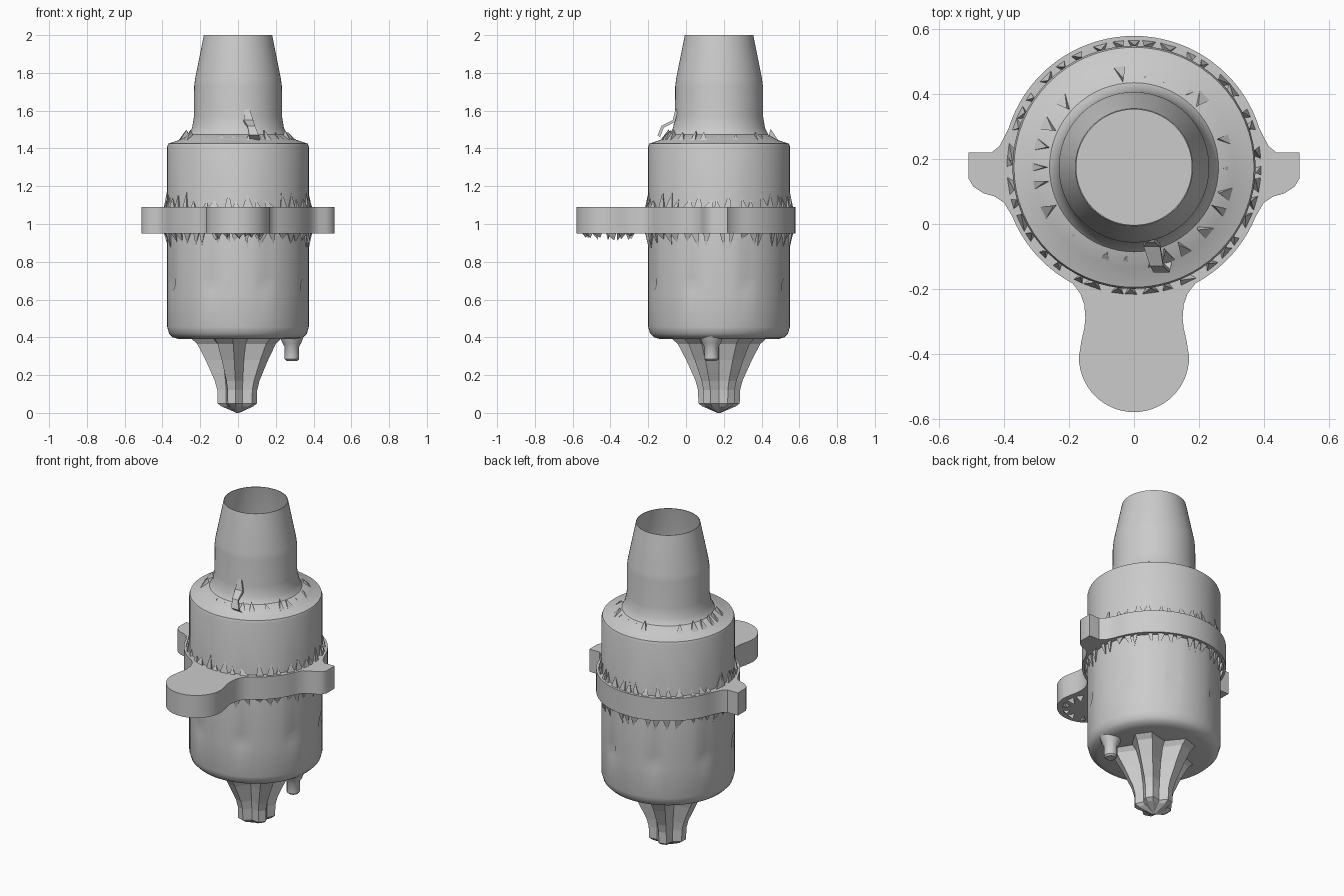
import bpy, bmesh, math, random
from mathutils import Vector

random.seed(4)
AXIS = 0.175   # y of the main axis
TAU = math.tau

cube = bpy.data.objects.get("Cube")
if cube:
    bpy.data.objects.remove(cube, do_unlink=True)

grey = bpy.data.materials.new("light_grey")
grey.use_nodes = True
colour = (0.6, 0.6, 0.6, 1)
grey.diffuse_color = colour
grey.node_tree.nodes["Principled BSDF"].inputs["Base Color"].default_value = colour


def finish(name, bm, smooth=True):
    bmesh.ops.recalc_face_normals(bm, faces=bm.faces)
    mesh = bpy.data.meshes.new(name)
    bm.to_mesh(mesh)
    bm.free()
    mesh.materials.append(grey)
    obj = bpy.data.objects.new(name, mesh)
    bpy.context.collection.objects.link(obj)
    if smooth:
        bpy.ops.object.select_all(action='DESELECT')
        bpy.context.view_layer.objects.active = obj
        obj.select_set(True)
        bpy.ops.object.shade_smooth_by_angle(angle=math.radians(32))
    return obj


def loft(bm, rings):
    """Skin between rings of points and cap both ends."""
    loops = [[bm.verts.new(p) for p in ring] for ring in rings]
    n = len(loops[0])
    for a, b in zip(loops, loops[1:]):
        for i in range(n):
            j = (i + 1) % n
            bm.faces.new((a[i], a[j], b[j], b[i]))
    bm.faces.new(loops[0])
    bm.faces.new(loops[-1])
    return loops


def circle(r, z, n=64, x=0, y=AXIS):
    return [Vector((x + r * math.cos(TAU * i / n), y + r * math.sin(TAU * i / n), z))
            for i in range(n)]


def lathe(name, profile, n=64, x=0, y=AXIS):
    bm = bmesh.new()
    loft(bm, [circle(r, z, n, x, y) for r, z in profile])
    return finish(name, bm)


# Main body with a ring of small dents
bm = bmesh.new()
profile = [(0.31, 0.39), (0.345, 0.40), (0.365, 0.42), (0.375, 0.455), (0.375, 0.64),
           (0.375, 0.68), (0.375, 0.72), (0.375, 1.41), (0.37, 1.425), (0.31, 1.445),
           (0.25, 1.48)]
loops = loft(bm, [circle(r, z) for r, z in profile])
for v in loops[5][4::8]:
    v.co.x *= 0.96
    v.co.y = AXIS + (v.co.y - AXIS) * 0.96
finish("body", bm)

# Open tapered neck, with its inner wall and floor
lathe("neck", [(0.30, 1.44), (0.265, 1.465), (0.243, 1.51), (0.233, 1.57), (0.232, 1.73),
               (0.227, 1.77), (0.181, 2.0), (0.178, 2.0), (0.222, 1.77), (0.226, 1.50)])


# Mounting flange: front lobe, two side lugs, round back
def arc(r, cy, start, end, steps):
    angles = [math.radians(start + (end - start) * i / steps) for i in range(steps + 1)]
    return [(r * math.cos(a), cy + r * math.sin(a)) for a in angles]


half = arc(0.17, -0.41, -90, 0, 14)
half += [(0.162, -0.36), (0.153, -0.32), (0.15, -0.29), (0.153, -0.25), (0.165, -0.215)]
half += arc(0.405, AXIS, -62, -22, 10)
half += [(0.40, 0.065), (0.43, 0.085), (0.465, 0.095), (0.495, 0.115), (0.51, 0.14),
         (0.51, 0.22), (0.44, 0.22), (0.415, 0.24)]
half += arc(0.405, AXIS, 17, 90, 18)
outline = half + [(-x, y) for x, y in reversed(half[1:-1])]
bm = bmesh.new()
loft(bm, [[(x, y, z) for x, y in outline] for z in (0.95, 1.09)])
finish("flange", bm)


# Ragged slivers along the joints
def slivers(name, count, r_base, z, r_tip, rise, y=AXIS):
    bm = bmesh.new()
    for i in range(count):
        a = TAU * (i + random.uniform(-0.3, 0.3)) / count
        w = random.uniform(0.03, 0.07) * 0.4 / r_base
        tip = z + rise * random.uniform(0.35, 1)

        def point(angle, r, height):
            return bm.verts.new((r * math.cos(angle), y + r * math.sin(angle), height))
        left, right = point(a - w, r_base, z), point(a + w, r_base, z)
        inner, top = point(a, r_tip - 0.02, z), point(a + random.uniform(-w, w), r_tip, tip)
        for tri in ((left, right, top), (right, inner, top), (inner, left, top),
                    (left, inner, right)):
            bm.faces.new(tri)
    finish(name, bm, False)


slivers("upper_joint_slivers", 40, 0.392, 1.09, 0.376, 0.085)
slivers("lower_joint_slivers", 40, 0.392, 0.95, 0.376, -0.08)
slivers("shoulder_slivers", 26, 0.32, 1.435, 0.275, 0.07)
slivers("lobe_slivers", 12, 0.14, 0.95, 0.12, -0.04, -0.41)

# Fluted stem with five blunt fins and a pointed tip
def star(r, valley, z):
    ring = []
    for k in range(5):
        a = math.pi + TAU * k / 5
        for offset, radius in ((-0.2, r), (0.2, r), (0.63, valley)):
            ring.append((radius * math.cos(a + offset),
                         AXIS + radius * math.sin(a + offset), z))
    return ring


bm = bmesh.new()
loft(bm, [star(0.26, 0.17, 0.40), star(0.22, 0.13, 0.365), star(0.175, 0.10, 0.28),
          star(0.125, 0.082, 0.17), star(0.112, 0.078, 0.12), star(0.11, 0.078, 0.05),
          star(0.09, 0.065, 0.035), star(0.008, 0.006, 0.0)])
finish("stem", bm, False)

# Small pin under the left edge
lathe("locating_pin", [(0.028, 0.275), (0.038, 0.285), (0.038, 0.35), (0.05, 0.37),
                       (0.065, 0.41)], 12, 0.285, 0.135)

# Torn strip standing on the front shoulder
path = [(0.09, -0.10, 1.43, 0.03), (0.085, -0.15, 1.47, 0.025), (0.07, -0.13, 1.52, 0.02),
        (0.055, -0.07, 1.55, 0.025), (0.05, -0.055, 1.61, 0.012)]
bm = bmesh.new()
loft(bm, [[(x - w, y, z), (x + w, y, z), (x + w, y + 0.012, z - 0.01),
           (x - w, y + 0.012, z - 0.01)] for x, y, z, w in path])
finish("front_strip", bm, False)
